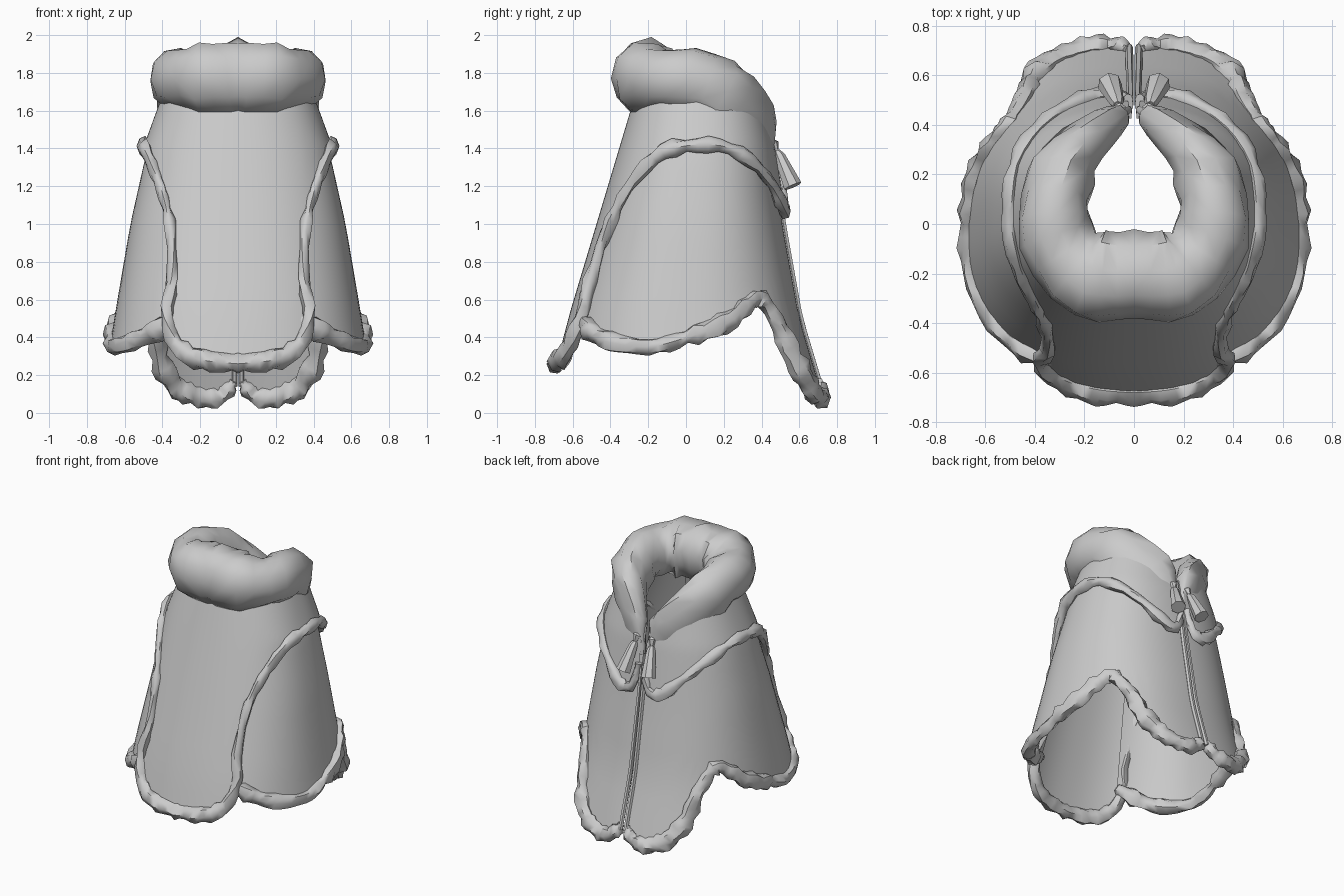
import bpy
import math
import random
from mathutils import Vector

random.seed(4)
old = bpy.data.objects.get("Cube")
if old:
    bpy.data.objects.remove(old, do_unlink=True)

cloth = bpy.data.materials.new("pale_grey")
cloth.use_nodes = True
cloth.diffuse_color = (0.6, 0.6, 0.6, 1)
cloth.node_tree.nodes["Principled BSDF"].inputs["Base Color"].default_value = (0.6, 0.6, 0.6, 1)

# Cloak cross-section by height: z, half width, front y, back y
SECTIONS = [(0.0, 0.74, -0.72, 0.74), (0.1, 0.72, -0.70, 0.72), (0.5, 0.655, -0.60, 0.60),
            (1.0, 0.57, -0.45, 0.51), (1.4, 0.48, -0.33, 0.45), (1.7, 0.37, -0.24, 0.38)]


def spline(points, steps):
    """Catmull-Rom resampling of tuples of any length."""
    out = []
    for i in range(len(points) - 1):
        p0, p1, p2 = points[max(i - 1, 0)], points[i], points[i + 1]
        p3 = points[min(i + 2, len(points) - 1)]
        for s in range(steps):
            t = s / steps
            out.append(tuple(b + 0.5 * t * (c - a + t * (2 * a - 5 * b + 4 * c - d + t * (3 * (b - c) + d - a)))
                             for a, b, c, d in zip(p0, p1, p2, p3)))
    return out + [tuple(points[-1])]


def on_cloak(angle, z, offset=0.0):
    """Point on the cloak; angle in degrees from the front."""
    for low, high in zip(SECTIONS, SECTIONS[1:]):
        if z <= high[0] or high is SECTIONS[-1]:
            break
    t = (z - low[0]) / (high[0] - low[0])
    _, a, front, back = [p + t * (q - p) for p, q in zip(low, high)]
    half, mid, n = (back - front) / 2, (back + front) / 2, 2.35
    s, c = math.sin(math.radians(angle)), math.cos(math.radians(angle))
    r = ((abs(s) / a) ** n + (abs(c) / half) ** n) ** (-1 / n) + offset
    return Vector((r * s, mid - r * c, z))


def finish(name, verts, faces, smooth=45):
    mesh = bpy.data.meshes.new(name)
    mesh.from_pydata(verts, [], faces)
    mesh.materials.append(cloth)
    obj = bpy.data.objects.new(name, mesh)
    bpy.context.collection.objects.link(obj)
    bpy.ops.object.select_all(action="DESELECT")
    obj.select_set(True)
    bpy.context.view_layer.objects.active = obj
    bpy.ops.object.mode_set(mode="EDIT")
    bpy.ops.mesh.select_all(action="SELECT")
    bpy.ops.mesh.normals_make_consistent(inside=False)
    bpy.ops.object.mode_set(mode="OBJECT")
    bpy.ops.object.shade_smooth_by_angle(angle=math.radians(smooth))
    mirror = obj.modifiers.new("Mirror", "MIRROR")
    mirror.merge_threshold = 0.002
    return obj


def sheet(name, hem, top, offset, rows=10):
    """Cloth ruled between a neckline and a hem, both given as (angle, z)."""
    verts, cols = [], len(hem)
    for r in range(rows + 1):
        t = r / rows
        for i, (angle, z) in enumerate(hem):
            ta, tz = top(i / (cols - 1))
            verts.append(on_cloak(ta + t * (angle - ta), tz + t * (z - tz), offset))
    faces = [(r * cols + i, r * cols + i + 1, (r + 1) * cols + i + 1, (r + 1) * cols + i)
             for r in range(rows) for i in range(cols - 1)]
    return finish(name, verts, faces)


def tube(name, path, sides, rough=0.0, smooth=45):
    """Sweep an oval along (x, y, z, flat radius, upright radius)."""
    verts, count = [], len(path)
    centre = [Vector(p[:3]) for p in path]
    for i, p in enumerate(path):
        along = (centre[min(i + 1, count - 1)] - centre[max(i - 1, 0)]).normalized()
        up = Vector((0, 0, 1)) if abs(along.z) < 0.97 else Vector((0, 1, 0))
        side = along.cross(up).normalized()
        up = side.cross(along)
        swell = 1 + rough * random.uniform(-0.5, 0.6)
        for k in range(sides):
            a = math.tau * k / sides
            g = swell * (1 + rough * random.uniform(-0.5, 0.5))
            v = centre[i] + side * (math.cos(a) * p[3] * g) + up * (math.sin(a) * p[4] * g)
            v.x = 0 if abs(p[0]) < 1e-5 else max(v.x, 0.003)
            verts.append(v)
    faces = [(i * sides + k, i * sides + (k + 1) % sides, (i + 1) * sides + (k + 1) % sides, (i + 1) * sides + k)
             for i in range(count - 1) for k in range(sides)]
    if path[0][0] > 1e-5:
        faces.append(tuple(range(sides)))
    faces.append(tuple(range((count - 1) * sides, count * sides)))
    return finish(name, verts, faces, smooth)


def fur(name, hem, offset):
    """Fur edging along a hem of (angle, z, radius)."""
    path = [(*on_cloak(a, z, offset), r * 0.85, r) for a, z, r in hem]
    tube(name, path, 7, 0.42, 50)


# Under cloak: hem from beneath the front panel round to the back opening
cloak_hem = spline([(30, 0.5, 0.03), (40, 0.44, 0.05), (54, 0.38, 0.052), (73, 0.35, 0.05), (90, 0.40, 0.045),
                    (107, 0.47, 0.045), (120, 0.58, 0.045), (128, 0.60, 0.045), (138, 0.45, 0.045),
                    (146, 0.25, 0.055), (155, 0.12, 0.058), (166, 0.08, 0.055), (174, 0.10, 0.045),
                    (178, 0.17, 0.022)], 4)
sheet("under_cloak", [h[:2] for h in cloak_hem], lambda t: (30 + 148.5 * t, 1.66 - 0.4 * max(0, t - 0.6)), 0)
fur("cloak_hem_fur", cloak_hem, 0.0)
tube("opening_edge", [(*on_cloak(178.4, 0.14 + 0.1 * i, 0.005), 0.016, 0.016) for i in range(12)], 6)

# Mantle: long panel in front, short over the shoulders, rounded lapels behind
mantle_hem = spline([(0, 0.26, 0.055), (9, 0.27, 0.055), (18, 0.29, 0.055), (28, 0.36, 0.05), (34, 0.5, 0.04),
                     (34, 0.7, 0.034), (38, 0.95, 0.03), (46, 1.14, 0.032), (56, 1.27, 0.035), (70, 1.38, 0.04),
                     (90, 1.42, 0.036), (110, 1.40, 0.034), (130, 1.30, 0.034), (150, 1.16, 0.036),
                     (164, 1.07, 0.036), (173, 1.10, 0.03), (177, 1.25, 0.018)], 3)
sheet("mantle", [h[:2] for h in mantle_hem], lambda t: (177 * t, 1.72 - 0.8 * max(0, t - 0.6)), 0.024)
fur("mantle_fur", mantle_hem, 0.03)

# Thick fur collar, tapering down to the opening
collar = spline([(0, -0.21, 1.78, 0.20, 0.215), (0.12, -0.21, 1.77, 0.19, 0.20), (0.23, -0.17, 1.77, 0.18, 0.19),
                 (0.31, -0.05, 1.765, 0.145, 0.16), (0.32, 0.10, 1.74, 0.135, 0.16), (0.27, 0.25, 1.65, 0.12, 0.18),
                 (0.16, 0.36, 1.51, 0.08, 0.16), (0.08, 0.42, 1.40, 0.05, 0.09), (0.04, 0.45, 1.29, 0.025, 0.04)], 2)
tube("fur_collar", collar, 11, 0.2, 50)

# Tassels beside the opening: knot and flared bell
tube("tassel_knot", [(0.055, 0.45, 1.45, 0.008, 0.008), (0.06, 0.462, 1.425, 0.03, 0.03),
                     (0.066, 0.48, 1.385, 0.012, 0.012)], 6, 0, 20)
tube("tassel_bell", [(0.066, 0.48, 1.385, 0.018, 0.018), (0.07, 0.495, 1.36, 0.03, 0.03),
                     (0.098, 0.565, 1.2, 0.05, 0.05)], 7, 0, 25)
